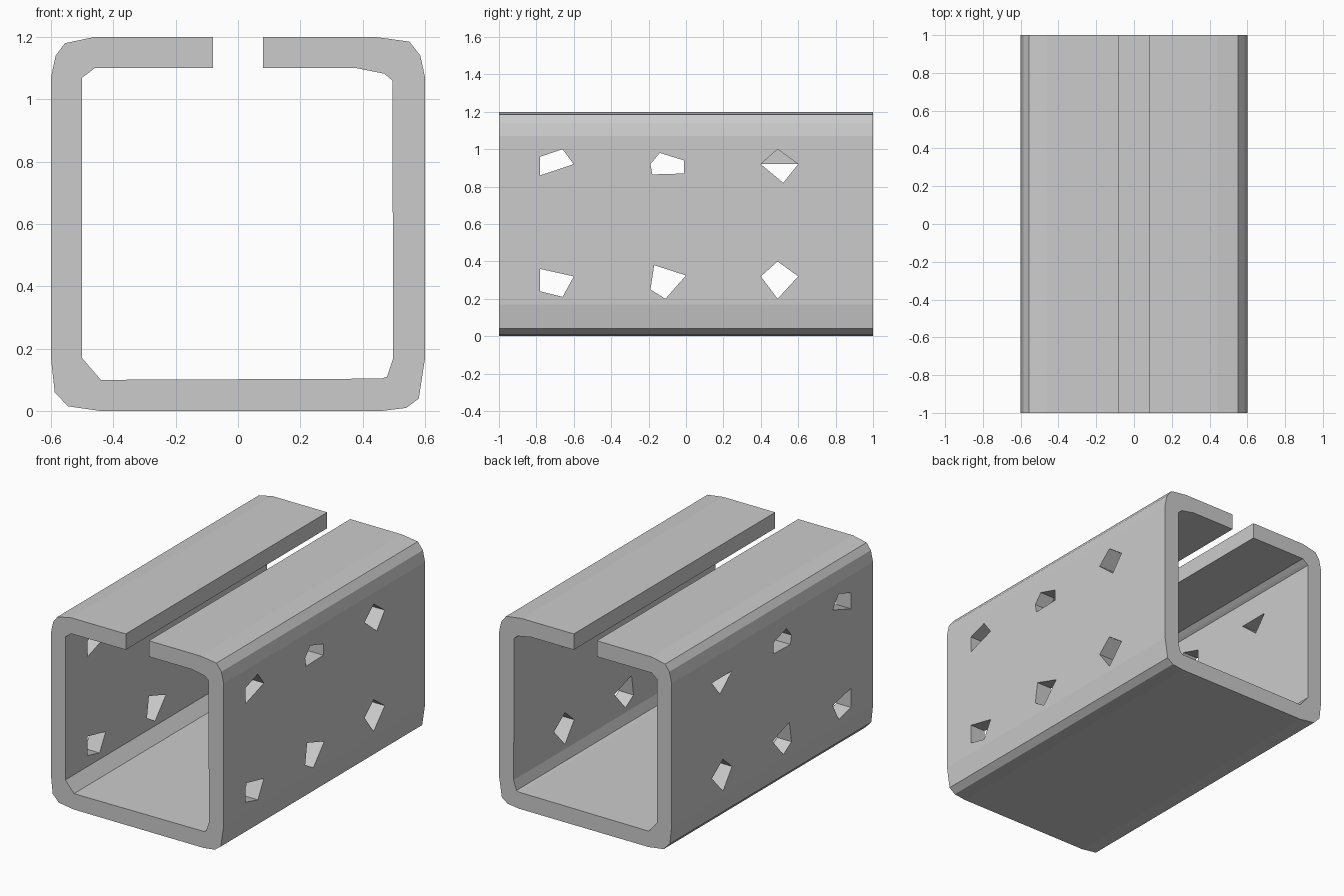
import bpy, bmesh

if "Cube" in bpy.data.objects:
    bpy.data.objects.remove(bpy.data.objects["Cube"])


def add_prism(bm, pts, a, b, place):
    """Extrude a 2D outline from depth a to depth b."""
    n = len(pts)
    lo = [bm.verts.new(place(u, v, a)) for u, v in pts]
    hi = [bm.verts.new(place(u, v, b)) for u, v in pts]
    bm.faces.new(lo)
    bm.faces.new(hi[::-1])
    for i in range(n):
        j = (i + 1) % n
        bm.faces.new((lo[i], hi[i], hi[j], lo[j]))


def finish(bm, name):
    bmesh.ops.recalc_face_normals(bm, faces=bm.faces)
    mesh = bpy.data.meshes.new(name)
    bm.to_mesh(mesh)
    bm.free()
    obj = bpy.data.objects.new(name, mesh)
    bpy.context.collection.objects.link(obj)
    return obj


# slotted channel: C-shaped section (x, z) swept along y
outer = [(-0.08, 1.2), (-0.46, 1.2), (-0.555, 1.18), (-0.585, 1.14), (-0.6, 1.07),
         (-0.6, 0.17), (-0.588, 0.06), (-0.545, 0.015), (-0.44, 0.0),
         (0.46, 0.0), (0.54, 0.01), (0.58, 0.04), (0.6, 0.17),
         (0.6, 1.07), (0.585, 1.14), (0.55, 1.185), (0.44, 1.2), (0.08, 1.2)]
inner = [(0.08, 1.1), (0.38, 1.1), (0.47, 1.082), (0.495, 1.06),
         (0.498, 0.17), (0.478, 0.11), (0.46, 0.104), (-0.44, 0.1),
         (-0.5, 0.17), (-0.5, 1.07), (-0.485, 1.08), (-0.46, 1.1), (-0.08, 1.1)]
bm = bmesh.new()
add_prism(bm, outer + inner, -1, 1, lambda x, z, y: (x, y, z))
channel = finish(bm, "slotted_channel")

# faceted holes (y, z), two rows of three in each side wall
both_sides = [
    [(-0.78, 0.36), (-0.6, 0.32), (-0.66, 0.21), (-0.78, 0.24)],
    [(-0.78, 0.96), (-0.66, 1.0), (-0.6, 0.92), (-0.78, 0.86)],
    [(-0.19, 0.25), (-0.17, 0.38), (0.0, 0.325), (-0.11, 0.2)],
    [(-0.19, 0.92), (-0.14, 0.98), (-0.01, 0.94), (-0.01, 0.87), (-0.18, 0.865)],
    [(0.4, 0.32), (0.49, 0.4), (0.6, 0.32), (0.49, 0.2)],
]
right_only = [[(0.4, 0.92), (0.49, 1.0), (0.6, 0.92), (0.52, 0.82)]]
left_only = [[(0.4, 0.92), (0.6, 0.92), (0.52, 0.82)]]
bm = bmesh.new()
for side, holes in ((1, both_sides + right_only), (-1, both_sides + left_only)):
    for pts in holes:
        add_prism(bm, pts, side * 0.4, side * 0.7, lambda y, z, x: (x, y, z))
cutter = finish(bm, "hole_cutter")
cutter.hide_render = True

# cut the holes, then drop the helper
mod = channel.modifiers.new("holes", 'BOOLEAN')
mod.operation = 'DIFFERENCE'
mod.solver = 'EXACT'
mod.object = cutter
bpy.context.view_layer.objects.active = channel
channel.select_set(True)
bpy.ops.object.modifier_apply(modifier=mod.name)
bpy.data.objects.remove(cutter)
